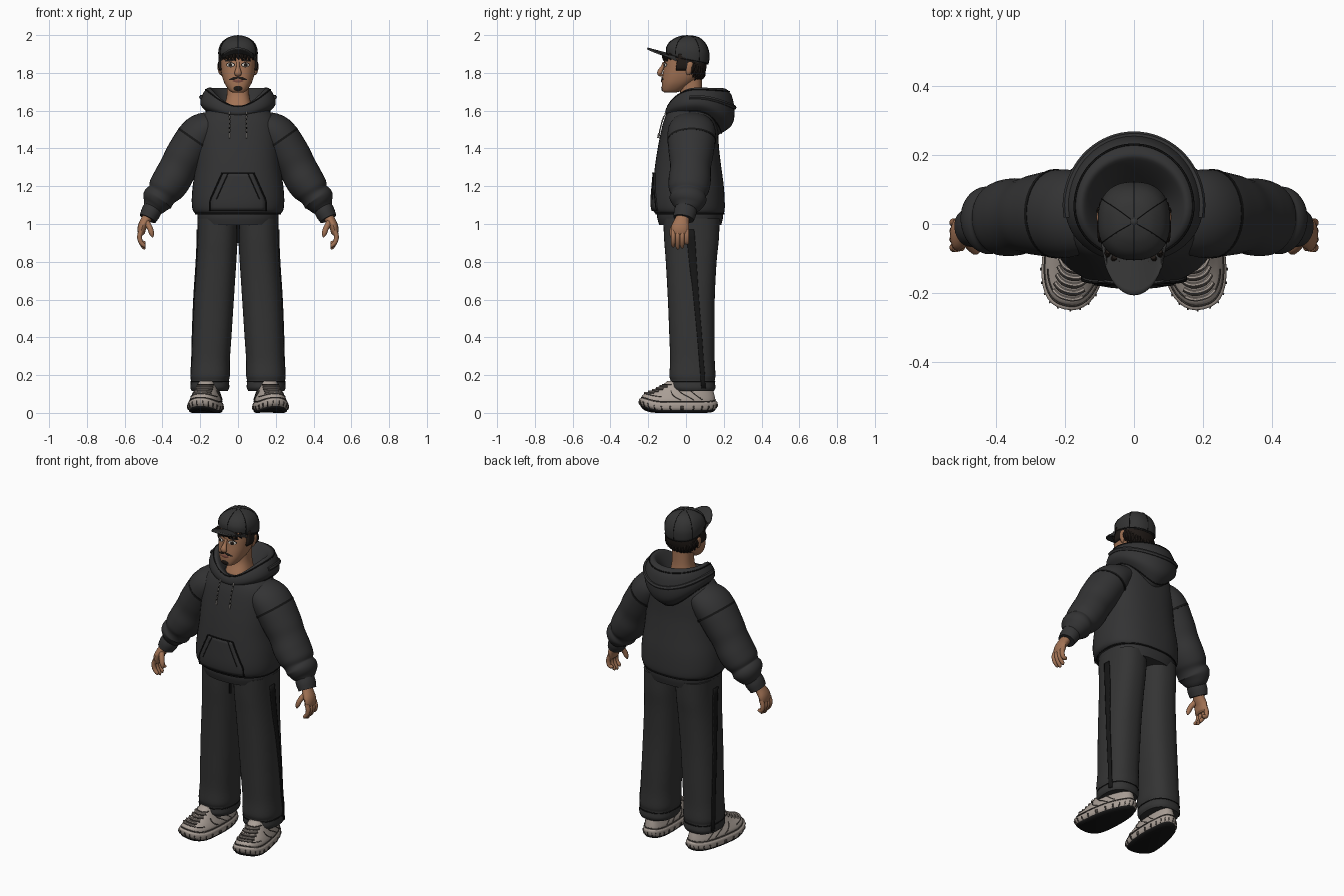
import bpy, bmesh, math
from math import sin, cos, pi
from mathutils import Vector, Matrix

if "Cube" in bpy.data.objects:
    bpy.data.objects.remove(bpy.data.objects["Cube"])

def material(name, *rgb):
    m = bpy.data.materials.new(name)
    m.use_nodes = True
    m.diffuse_color = (*rgb, 1)
    bsdf = next(n for n in m.node_tree.nodes if n.type == 'BSDF_PRINCIPLED')
    bsdf.inputs["Base Color"].default_value = (*rgb, 1)
    return m

FLEECE = material("charcoal fleece", .033, .033, .034)
TWILL = material("charcoal trousers", .034, .034, .034)
BLACK = material("black stitching", .008, .008, .008)
SKIN = material("warm skin", .36, .17, .09)
LIPS = material("lip brown", .2, .07, .05)
HAIR = material("dark hair", .014, .010, .008)
SHOE = material("shoe beige", .40, .345, .305)
LINE = material("shoe shadow brown", .07, .06, .052)
CORD = material("cord grey", .34, .32, .30)
EYE = material("eye white", .6, .57, .52)
made = []

def grid(name, rows, mat, wrap=True, cap=True, mirror=False, thick=0):
    """Skin a list of point rows into a mesh."""
    bm = bmesh.new()
    vs = [[bm.verts.new(p) for p in row] for row in rows]
    n = len(rows[0])
    for a, b in zip(vs, vs[1:]):
        for i in range(n if wrap else n - 1):
            j = (i + 1) % n
            bm.faces.new((a[i], a[j], b[j], b[i]))
    if cap and wrap:
        bm.faces.new(vs[0])
        bm.faces.new(vs[-1])
    bmesh.ops.recalc_face_normals(bm, faces=bm.faces)
    me = bpy.data.meshes.new(name)
    bm.to_mesh(me)
    bm.free()
    me.materials.append(mat)
    ob = bpy.data.objects.new(name, me)
    bpy.context.collection.objects.link(ob)
    if thick:
        s = ob.modifiers.new("thickness", 'SOLIDIFY')
        s.thickness, s.offset = thick, 0
    if mirror:
        ob.modifiers.new("mirror", 'MIRROR')
    made.append(ob)
    return ob

def spline(table, t):
    """Smooth interpolation through rows of numbers; t counts rows."""
    last = len(table) - 1
    i = max(0, min(int(t), last - 1))
    f = t - i
    a, b, c, d = (table[max(0, min(k, last))] for k in (i - 1, i, i + 1, i + 2))
    return [q + f * (r - p + f * (2*p - 5*q + 4*r - s + f * (3*q - p - 3*r + s))) / 2
            for p, q, r, s in zip(a, b, c, d)]

def row_at(table, z):
    lo, hi = 0, len(table) - 1
    for _ in range(30):
        mid = (lo + hi) / 2
        lo, hi = (mid, hi) if spline(table, mid)[0] < z else (lo, mid)
    return lo

def point(row, a, off=0, n=2.4):
    """Point on a rounded section: z, centre x, half width, front y, back y."""
    z, cx, hw, yf, yb = row
    bow = lambda v: math.copysign(abs(v) ** (2 / n), v)
    return Vector((cx + (hw + off) * bow(cos(a)), (yf + yb) / 2 + ((yb - yf) / 2 + off) * bow(sin(a)), z))

def loft(name, table, mat, steps=5, n=40, mirror=False, warp=lambda p: p):
    total = (len(table) - 1) * steps
    rows = [[warp(point(spline(table, k / steps), 2*pi*i/n)) for i in range(n)] for k in range(total + 1)]
    return grid(name, rows, mat, mirror=mirror)

def on(table, z, a, off=0):
    return point(spline(table, row_at(table, z)), a, off)

def front(table, x, z, off=0):
    row = spline(table, row_at(table, z))
    c = min(1, abs(x - row[1]) / row[2]) ** 1.2
    return point(row, -math.acos(math.copysign(c, x - row[1])), off)

def decal(name, table, x, z, rx, rz, mat, off=.003, mirror=False, tilt=0):
    rows = [[front(table, x + r*rx*cos(a), z + r*rz*sin(a) + tilt*r*rx*cos(a), off)
             for a in (2*pi*i/16 for i in range(16))] for r in (.05, .5, 1)]
    grid(name, rows, mat, mirror=mirror, thick=.005)

def tube(name, pts, radii, mat, n=10, steps=4, mirror=False, ref=(0, 1, 0)):
    """Swept tube; each radius is (across, along ref)."""
    data = [(*p, *(r if isinstance(r, tuple) else (r, r))) for p, r in zip(pts, radii)]
    last = len(pts) - 1
    rows = []
    for k in range(last * steps + 1):
        t = k / steps
        d = spline(data, t)
        tan = Vector(spline(data, min(t + .05, last))[:3]) - Vector(spline(data, max(t - .05, 0))[:3])
        u = tan.cross(Vector(ref)).normalized()
        v = u.cross(tan).normalized()
        rows.append([Vector(d[:3]) + u*d[3]*cos(2*pi*i/n) + v*d[4]*sin(2*pi*i/n) for i in range(n)])
    return grid(name, rows, mat, mirror=mirror)

def seam(name, pts, mat=BLACK, r=.004, mirror=False, ref=(0, 1, 0)):
    tube(name, pts, [r] * len(pts), mat, n=6, steps=2, mirror=mirror, ref=ref)

# Hooded top: body, waistband, pocket
TORSO = [(1.05, 0, .215, -.15, .195), (1.07, 0, .238, -.174, .204), (1.12, 0, .245, -.18, .205),
         (1.2, 0, .24, -.175, .2), (1.3, 0, .226, -.165, .187), (1.4, 0, .22, -.15, .175),
         (1.5, 0, .215, -.13, .17), (1.56, 0, .2, -.113, .165), (1.6, 0, .16, -.092, .15),
         (1.625, 0, .09, -.05, .1)]
loft("hoodie_body", TORSO, FLEECE)
loft("hoodie_waistband", [(.995, 0, .205, -.142, .187), (1.03, 0, .214, -.152, .195),
                          (1.06, 0, .216, -.154, .197)], FLEECE)
seam("waistband_seam", [on(TORSO, 1.054, 2*pi*i/40, .003) for i in range(41)], ref=(0, 0, 1))

def pocket_width(z):
    return .145 - .065 * max(0, min(1, (z - 1.12) / .15))
heights = [1.07 + .02 * i for i in range(11)]
grid("front_pocket", [[front(TORSO, pocket_width(z) * (i/6 - 1), z, .004) for i in range(13)]
                      for z in heights], FLEECE, wrap=False, thick=.008)
seam("pocket_opening", [front(TORSO, pocket_width(z), z, .008) for z in heights], mirror=True)
seam("pocket_inner_stitch", [front(TORSO, pocket_width(z) - .03, z, .008) for z in heights[3:]], r=.0025, mirror=True)
seam("pocket_top_seam", [front(TORSO, .08 * (i/4 - 1), 1.27, .008) for i in range(9)], r=.003, ref=(0, 0, 1))

# Hood folded behind the neck: radius and height at front, side and back
HOOD = [(.15, 1.57, .16, 1.59, .12, 1.47), (.16, 1.585, .195, 1.625, .19, 1.52),
        (.158, 1.605, .198, 1.66, .207, 1.59), (.15, 1.62, .18, 1.70, .192, 1.68),
        (.14, 1.625, .155, 1.722, .155, 1.718), (.125, 1.62, .13, 1.70, .125, 1.70),
        (.095, 1.60, .085, 1.62, .06, 1.62)]

def hood_point(t, a, off=0):
    h = spline(HOOD, t)
    s, c = sin(a) ** 2, cos(a) ** 2
    k = 0 if cos(a) > 0 else 4
    r = h[2]*s + h[k]*c + off
    return Vector((r*sin(a), .05 - r*cos(a), h[3]*s + h[k + 1]*c))
grid("hood", [[hood_point(k/4, 2*pi*i/48) for i in range(48)] for k in range(25)], FLEECE, cap=False)
for name, t in (("hood_rim_seam", 3.4), ("hood_base_seam", .3)):
    seam(name, [hood_point(t, 2*pi*i/48, .001) for i in range(49)], r=.0035, ref=(0, 0, 1))
seam("hood_fold", [hood_point(2.3, pi*(.45 + 1.1*i/20)) for i in range(21)], FLEECE, r=.012, ref=(0, 0, 1))

# Drawstrings in short woven lengths
for k in range(6):
    z = 1.595 - .023 * k
    tip = k == 5
    tube("drawstring_piece", [front(TORSO, .043, z, .009), front(TORSO, .043, z - (.025 if tip else .014), .009)],
         [.006 if tip else .004] * 2, CORD, n=8, mirror=True)
seam("drawstring_core", [front(TORSO, .043, z, .009) for z in (1.6, 1.55, 1.5, 1.46)], r=.003, mirror=True)

# Sleeves, with folds gathering above the cuff
tube("sleeves", [(.12, .03, 1.53), (.2, .03, 1.48), (.275, .027, 1.37), (.315, .024, 1.3), (.35, .02, 1.235),
                 (.385, .015, 1.185), (.405, .012, 1.155), (.425, .01, 1.13), (.442, .005, 1.10), (.455, 0, 1.08)],
     [(.07, .11), (.102, .128), (.105, .118), (.1, .108), (.101, .112), (.094, .107), (.08, .093),
      (.084, .098), (.066, .08), (.05, .056)], FLEECE, n=32, steps=5, mirror=True)
tube("cuffs", [(.448, .002, 1.09), (.462, -.005, 1.06), (.478, -.012, 1.028)],
     [(.05, .056), (.052, .06), (.046, .055)], FLEECE, n=24, mirror=True)
tube("shoulder_seams", [(.222, .03, 1.448), (.229, .03, 1.438)], [(.109, .129)] * 2, BLACK, n=32, mirror=True)

# Hands
tube("palms", [(.472, -.012, 1.05), (.488, -.022, 1.02), (.507, -.03, .985), (.512, -.032, .95), (.51, -.032, .938)],
     [(.026, .033), (.027, .038), (.024, .047), (.018, .044), (.008, .03)], SKIN, n=16, mirror=True)
for name, k, drop in (("index_fingers", 0, .885), ("middle_fingers", 1, .875), ("ring_fingers", 2, .88), ("little_fingers", 3, .9)):
    y = -.068 + .024 * k
    tube(name, [(.512, y, .965), (.521, y, .935), (.515, y, .905), (.497, y, drop), (.49, y, drop - .004)],
         [.013, .013, .012, .010, .003], SKIN, n=10, mirror=True)
tube("thumbs", [(.485, -.045, 1.01), (.467, -.068, .98), (.457, -.076, .95), (.452, -.078, .93)],
     [.017, .015, .013, .004], SKIN, n=10, mirror=True)

# Trousers with a dark side stripe
LEG = [(.115, .15, .095, -.07, .148), (.135, .149, .103, -.085, .156), (.17, .148, .1, -.082, .152),
       (.2, .147, .104, -.088, .156), (.28, .144, .101, -.084, .152), (.4, .138, .103, -.088, .152),
       (.6, .127, .105, -.096, .152), (.8, .114, .105, -.107, .162), (.92, .108, .106, -.116, .174),
       (1.03, .106, .108, -.12, .178)]
loft("trouser_legs", LEG, TWILL, mirror=True)
stripe = [.13 + .04 * i for i in range(22)]
grid("side_stripes", [[on(LEG, z, .42 - .55*(z - .13) + d, .002) for d in (-.1, -.05, 0, .05, .1)] for z in stripe],
     BLACK, wrap=False, mirror=True, thick=.007)
seam("hem_seams", [on(LEG, .165, 2*pi*i/32, .001) for i in range(33)], r=.003, mirror=True, ref=(0, 0, 1))
seam("fly_seam", [Vector((0, -.075, z)) for z in (1.0, .95, .9)], r=.008)

# Shoes: built straight, given toe spring, then turned outward
TURN = Matrix.Translation((.165, -.035, 0)) @ Matrix.Rotation(math.radians(13), 4, 'Z')

def shoe(p):
    toe = max(0, -p.y - .1) / .11
    heel = max(0, p.y - .12) / .08
    x = p.x * (1 - .8 * p.y) + .012 * sin(p.y * 9)
    return TURN @ Vector((x, p.y, p.z + .026 * toe**2 + .01 * heel**2))
SOLE = [(.012, 0, .082, -.2, .19), (.024, 0, .089, -.212, .2), (.045, 0, .089, -.214, .202), (.055, 0, .083, -.205, .195)]
UPPER = [(.05, 0, .081, -.202, .193), (.07, 0, .08, -.198, .19), (.09, 0, .073, -.18, .186),
         (.115, 0, .063, -.14, .18), (.14, 0, .055, -.1, .176), (.17, 0, .048, -.06, .17)]
loft("shoe_outsoles", [(0, 0, .07, -.185, .175), (.006, 0, .081, -.2, .19), (.015, 0, .084, -.203, .193)], BLACK, mirror=True, warp=shoe)
loft("shoe_midsoles", SOLE, SHOE, mirror=True, warp=shoe)
loft("shoe_uppers", UPPER, SHOE, mirror=True, warp=shoe)
for k in range(26):
    a = 2*pi*k/26
    grid("sole_groove", [[shoe(on(SOLE, z, a + d, .001)) for d in (-.018, .018)] for z in (.016, .026, .036)],
         LINE, wrap=False, mirror=True, thick=.005)
seam("welt_lines", [shoe(on(UPPER, .06, 2*pi*i/40, .001)) for i in range(41)], LINE, .003, True, (0, 0, 1))
seam("toe_cap_lines", [shoe(on(UPPER, .086, -pi/2 + .09*i, .001)) for i in range(-11, 12)], LINE, .0025, True, (0, 0, 1))
for k in range(5):
    z = .092 + .013 * k
    seam("shoe_lace", [shoe(front(UPPER, .009*i, z, .005)) for i in range(-4, 5)], SHOE, .0055, True, (0, 0, 1))
    seam("lace_shadow", [shoe(front(UPPER, .01*i, z + .0065, .002)) for i in range(-4, 5)], LINE, .003, True, (0, 0, 1))
for side in (0, pi):
    for k in range(3):
        seam("side_panel_line", [shoe(on(UPPER, .068 + .01*i, side + (.55 - .28*k - .09*i) * (1 if side == 0 else -1), .001))
                                 for i in range(6)], LINE, .0025, True)

# Neck and head
loft("neck", [(1.56, 0, .085, -.08, .1), (1.62, 0, .074, -.062, .098), (1.68, 0, .06, -.034, .088),
              (1.74, 0, .058, -.03, .085), (1.8, 0, .06, -.03, .085)], SKIN, n=28)
HEAD = [(1.695, 0, .024, -.11, -.06), (1.705, 0, .044, -.124, -.025), (1.74, 0, .069, -.127, .03),
        (1.78, 0, .084, -.124, .075), (1.82, 0, .091, -.119, .095), (1.86, 0, .094, -.115, .104),
        (1.9, 0, .094, -.105, .106), (1.95, 0, .07, -.07, .08)]
loft("head", HEAD, SKIN)
tube("nose", [(0, -.113, 1.855), (0, -.125, 1.83), (0, -.138, 1.805), (0, -.136, 1.792), (0, -.122, 1.788)],
     [(.009, .01), (.01, .01), (.018, .014), (.018, .012), (.008, .006)], SKIN, n=12, ref=(0, 1, 0))
tube("ears", [(.09, .012, 1.79), (.096, .014, 1.805), (.099, .018, 1.83), (.098, .02, 1.85), (.092, .02, 1.86)],
     [(.005, .008), (.008, .014), (.009, .02), (.009, .018), (.004, .008)], SKIN, n=12, mirror=True)
decal("eyelids", HEAD, .039, 1.843, .021, .012, HAIR, .001, True)
decal("eyes", HEAD, .039, 1.842, .017, .0085, EYE, .003, True)
decal("irises", HEAD, .039, 1.842, .0075, .008, HAIR, .005, True)
decal("eyebrows", HEAD, .042, 1.866, .024, .006, HAIR, .004, True, -.1)
decal("moustache", HEAD, .02, 1.771, .024, .006, HAIR, .003, True, -.25)
decal("lips", HEAD, 0, 1.757, .026, .007, LIPS, .004)
decal("chin_beard", HEAD, 0, 1.717, .022, .012, HAIR, .002)

# Hair below the cap
def hair_low(a):
    return 1.815 - .055 * max(0, sin(a)) ** 1.5
angles = [-.3 + (pi + .6) * i / 30 for i in range(31)]
grid("back_hair", [[on(HEAD, hair_low(a) + (1.9 - hair_low(a)) * k/6, a, .004 + .004*sin(k)) for a in angles]
                   for k in range(7)], HAIR, wrap=False, thick=.012)
for i in range(15):
    a = .35 + (pi - .7) * i / 14
    z = hair_low(a)
    tube("hair_lock", [on(HEAD, z + .05, a, .004), on(HEAD, z + .02, a, .011), on(HEAD, z - .012 - .006*(i % 2), a + .05, .004)],
         [.008, .012, .003], HAIR, n=8)
for i in range(9):
    x = .018 * (i - 4)
    tube("fringe_lock", [front(HEAD, x, 1.9, .003), front(HEAD, x, 1.885, .007), front(HEAD, x + .006, 1.87 - .006*(i % 2), .003)],
         [.008, .010, .003], HAIR, n=8)

# Cap: crown tipped back, panel seams, button and curved peak
CAP = [(1.868, 0, .1, -.098, .116), (1.89, 0, .104, -.104, .121), (1.925, 0, .103, -.102, .12),
       (1.96, 0, .088, -.084, .103), (1.985, 0, .058, -.052, .072), (1.995, 0, .025, -.02, .036), (1.997, 0, .004, 0, .012)]

def tip(p):
    return Vector((p.x, p.y, p.z - .2 * p.y * max(0, 1.99 - p.z) / .12))
loft("cap_crown", CAP, TWILL, warp=tip)
for k in range(6):
    seam("cap_panel_seam", [tip(point(spline(CAP, i/3), pi/6 + k*pi/3, .0005)) for i in range(18)], r=.002, ref=(sin(k*pi/3 + pi/6), -cos(k*pi/3 + pi/6), 0))
seam("cap_band_seam", [tip(point(spline(CAP, .3), 2*pi*i/40, .001)) for i in range(41)], r=.0025, ref=(0, 0, 1))
tube("cap_button", [(0, .006, 1.99), (0, .006, 1.996), (0, .006, 2.0)], [.012, .011, .004], TWILL, n=12)
peak = []
for k in range(9):
    v = k / 8
    peak.append([])
    for i in range(21):
        u = i/10 - 1
        root = -.092 * math.sqrt(1 - .8*u*u)
        end = -.06 - .145 * math.sqrt(max(0, 1 - u*u))
        peak[-1].append((.09 * u, root + (end - root) * v, 1.9 + .03*v - .04*u*u))
grid("cap_peak", peak, TWILL, wrap=False, thick=.009)

# Smooth shading with crisp folds
bpy.ops.object.select_all(action='DESELECT')
for ob in made:
    ob.select_set(True)
bpy.context.view_layer.objects.active = made[0]
bpy.ops.object.shade_smooth_by_angle(angle=math.radians(40))
